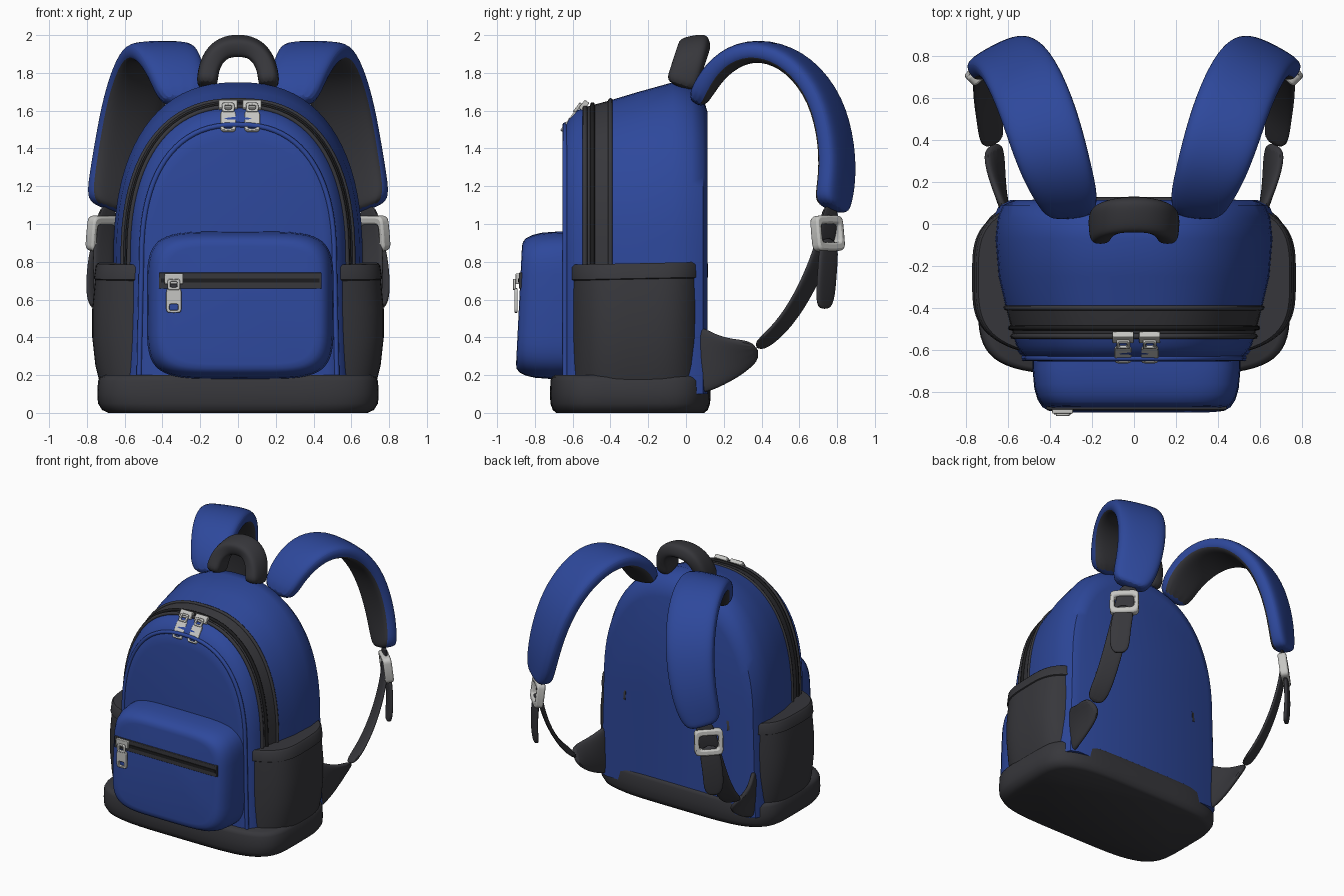
import bpy, bmesh, math
from mathutils import Vector, Matrix

cube = bpy.data.objects.get("Cube")
if cube:
    bpy.data.objects.remove(cube)


def material(name, r, g, b):
    m = bpy.data.materials.new(name)
    m.use_nodes = True
    m.diffuse_color = (r, g, b, 1)
    m.node_tree.nodes["Principled BSDF"].inputs["Base Color"].default_value = (r, g, b, 1)
    return m


BLUE = material("blue fabric", 0.027, 0.065, 0.33)
DARK = material("charcoal fabric", 0.038, 0.038, 0.044)
BLACK = material("black zipper", 0.012, 0.012, 0.013)
METAL = material("light metal", 0.56, 0.56, 0.54)


def finish(name, bm, mats, mirror=False, subsurf=0, bevel=0):
    bmesh.ops.recalc_face_normals(bm, faces=bm.faces)
    me = bpy.data.meshes.new(name)
    bm.to_mesh(me)
    bm.free()
    me.shade_smooth()
    me.set_sharp_from_angle(angle=0.7)
    ob = bpy.data.objects.new(name, me)
    bpy.context.collection.objects.link(ob)
    for m in mats:
        me.materials.append(m)
    if mirror:
        ob.modifiers.new("mirror", 'MIRROR').use_mirror_merge = False
    if bevel:
        mod = ob.modifiers.new("bevel", 'BEVEL')
        mod.width, mod.segments = bevel, 2
    if subsurf:
        mod = ob.modifiers.new("subsurf", 'SUBSURF')
        mod.levels = mod.render_levels = subsurf
    return ob


def loft(name, rings, mats, rule=lambda i, k: 0, **opts):
    """Skin a list of equal closed rings and cap both ends."""
    bm = bmesh.new()
    vs = [[bm.verts.new(p) for p in ring] for ring in rings]
    n = len(vs[0])
    for i in range(len(vs) - 1):
        for k in range(n):
            j = (k + 1) % n
            f = bm.faces.new((vs[i][k], vs[i][j], vs[i + 1][j], vs[i + 1][k]))
            f.material_index = rule(i, k)
    bm.faces.new(vs[0])
    bm.faces.new(vs[-1])
    return finish(name, bm, mats, **opts)


def spow(v, n):
    return math.copysign(abs(v) ** (2 / n), v)


def oval(w, h, n, count=48, start=0, end=math.tau):
    """Superellipse points, open at the end when it is a partial arc."""
    steps = count if end - start > 6.28 else count - 1
    ts = [start + (end - start) * i / steps for i in range(count)]
    return [(w * spow(math.cos(t), n), h * spow(math.sin(t), n)) for t in ts]


def arch(y, w, top, bottom=0.1, spring=0.8):
    pts = [(x, y, spring + z) for x, z in oval(w, top - spring, 2.4, 41, 0, math.pi)]
    return [(w * 1.03, y, bottom)] + pts + [(-w * 1.03, y, bottom)]


def tube(name, pts, radius, mat):
    cu = bpy.data.curves.new(name, 'CURVE')
    cu.dimensions = '3D'
    cu.bevel_depth, cu.bevel_resolution = radius, 2
    sp = cu.splines.new('POLY')
    sp.points.add(len(pts) - 1)
    for p, co in zip(sp.points, pts):
        p.co = (*co, 1)
    cu.materials.append(mat)
    bpy.context.collection.objects.link(bpy.data.objects.new(name, cu))


def ribbon(name, stations, thick, mats, **opts):
    """Padded strip: stations hold a point, a half width and a width direction."""
    pts = [Vector(s[0]) for s in stations]
    rings, count = [], 16
    for i, (p, hw, d) in enumerate(stations):
        t = (pts[min(i + 1, len(pts) - 1)] - pts[max(i - 1, 0)]).normalized()
        w = Vector(d)
        w = (w - w.dot(t) * t).normalized()
        n = w.cross(t)
        rings.append([pts[i] + w * a + n * b for a, b in oval(hw, thick, 3.2, count)])
    inner = lambda i, k: int(len(mats) > 1 and math.sin(math.tau * (k + 0.5) / count) < -0.3)
    return loft(name, rings, mats, inner, subsurf=2, **opts)


def add_frame(bm, w, h, hw, hh, shift, thick, mat4):
    """Flat plate in local xz with a rounded hole."""
    loops = []
    for y in (-thick / 2, thick / 2):
        for a, b, dz in ((w, h, 0), (hw, hh, shift)):
            loops.append([bm.verts.new(mat4 @ Vector((x, y, z + dz)))
                          for x, z in oval(a / 2, b / 2, 6, 24)])
    for a, b in ((0, 1), (1, 3), (3, 2), (2, 0)):
        for k in range(24):
            j = (k + 1) % 24
            bm.faces.new((loops[a][k], loops[a][j], loops[b][j], loops[b][k]))


def add_box(bm, centre, size, mat4=Matrix()):
    m = mat4 @ Matrix.Translation(centre) @ Matrix.Diagonal((*size, 1))
    bmesh.ops.create_cube(bm, size=1, matrix=m)


def box(name, centre, size, mat, bevel=0):
    bm = bmesh.new()
    add_box(bm, centre, size)
    finish(name, bm, [mat], bevel=bevel)


def zip_pull(name, loc, tilt):
    bm = bmesh.new()
    m = Matrix.Translation(loc) @ Matrix.Rotation(tilt, 4, 'X')
    add_frame(bm, 0.082, 0.13, 0.044, 0.032, -0.035, 0.018, m @ Matrix.Translation((0, 0, -0.04)))
    add_frame(bm, 0.065, 0.06, 0.035, 0.03, 0, 0.016, m @ Matrix.Translation((0, -0.008, 0.045)))
    add_box(bm, (0, 0.012, 0.075), (0.1, 0.03, 0.055), m)
    finish(name, bm, [METAL], bevel=0.004)


# Main body: arches from front to back, with the zipper band in charcoal
body = [(-0.655, 0.46, 1.44), (-0.645, 0.50, 1.51), (-0.62, 0.53, 1.56), (-0.58, 0.56, 1.60),
        (-0.53, 0.575, 1.62), (-0.40, 0.61, 1.655), (-0.25, 0.645, 1.70), (-0.07, 0.66, 1.75),
        (0.03, 0.65, 1.73), (0.09, 0.625, 1.67), (0.115, 0.57, 1.59)]
loft("main_body", [arch(*s) for s in body], [BLUE, DARK], lambda i, k: int(i == 4))
tube("panel_piping", arch(-0.64, 0.51, 1.525), 0.014, BLUE)
tube("band_front_piping", arch(-0.535, 0.577, 1.622), 0.013, DARK)
tube("band_back_piping", arch(-0.40, 0.61, 1.655), 0.012, DARK)
tube("main_zipper", arch(-0.495, 0.588, 1.633), 0.012, BLACK)

# Base
base = [(0, 0.92), (0.015, 0.965), (0.05, 0.995), (0.1, 1), (0.17, 0.995), (0.19, 0.98), (0.2, 0.95)]
loft("base", [[(x, y - 0.295, z) for x, y in oval(0.745 * s, 0.425 * s, 4.5, 64)]
              for z, s in base], [DARK])


# Side pockets and their hems
def pocket_ring(z, w, grow=0):
    return [(x, y - 0.255, z + 0.02 * y)
            for x, y in oval(w + grow, 0.38 + grow, 3.5, 40, -1.2, 1.2)]


side = [(0.17, 0.735), (0.25, 0.755), (0.4, 0.772), (0.55, 0.772), (0.7, 0.757), (0.78, 0.742)]
loft("side_pockets", [pocket_ring(*s) for s in side], [DARK], mirror=True)
hem = [(0.705, 0.75, 0), (0.712, 0.755, 0.008), (0.78, 0.745, 0.008), (0.792, 0.742, 0)]
loft("side_pocket_hems", [pocket_ring(*s) for s in hem], [DARK], mirror=True)

# Front pocket with a gently leaning face
front = [(-0.58, 1), (-0.70, 1), (-0.78, 0.985), (-0.83, 0.955), (-0.865, 0.91), (-0.88, 0.86), (-0.884, 0.8)]
loft("front_pocket", [[(x + 0.012, y + 0.05 * z, z + 0.57)
                       for x, z in oval(0.495 * s, 0.39 * s, 5, 56)] for y, s in front], [BLUE])
box("pocket_zipper_tape", (0.012, -0.874, 0.70), (0.86, 0.02, 0.085), DARK, 0.004)
box("pocket_zipper", (0.012, -0.885, 0.70), (0.84, 0.009, 0.022), BLACK)

# Zipper pulls
zip_pull("pocket_pull", (-0.34, -0.9, 0.635), 0)
zip_pull("main_pull_right", (-0.052, -0.595, 1.575), -0.65)
zip_pull("main_pull_left", (0.075, -0.595, 1.575), -0.65)

# Carry handle: half an ellipse that leans back
handle = []
for i in range(13):
    a = math.pi * i / 12
    rise = spow(math.sin(a), 2.4)
    handle.append(((-0.165 * spow(math.cos(a), 2.4), -0.03 + 0.075 * rise, 1.72 + 0.225 * rise),
                   0.085, (0, 1, 0.2)))
ribbon("carry_handle", handle, 0.056, [DARK])

# Shoulder straps, blue outside and charcoal inside
strap = [(0.29, 0.05, 1.63, 0.12), (0.32, 0.13, 1.79, 0.15), (0.37, 0.26, 1.90, 0.17),
         (0.42, 0.42, 1.925, 0.18), (0.48, 0.60, 1.85, 0.18), (0.55, 0.745, 1.66, 0.175),
         (0.605, 0.80, 1.42, 0.165), (0.645, 0.80, 1.24, 0.155), (0.675, 0.78, 1.13, 0.14),
         (0.69, 0.77, 1.075, 0.10)]
ribbon("shoulder_straps", [(s[:3], s[3], (1, -0.65 * i / 9, 0)) for i, s in enumerate(strap)],
       0.062, [BLUE, DARK], mirror=True)

# Webbing, loose tails and corner tabs
skew = (1, -0.9, 0)
web = [(0.68, 0.77, 1.1), (0.71, 0.75, 0.95), (0.715, 0.70, 0.8), (0.71, 0.62, 0.62),
       (0.69, 0.50, 0.44), (0.67, 0.37, 0.34)]
ribbon("lower_webbing", [(p, 0.068, skew) for p in web], 0.014, [DARK], mirror=True)
tail = [(0.715, 0.76, 0.93, 0.07), (0.745, 0.75, 0.78, 0.072), (0.75, 0.74, 0.64, 0.072),
        (0.745, 0.735, 0.58, 0.06), (0.742, 0.733, 0.55, 0.03)]
ribbon("loose_tails", [(s[:3], s[3], skew) for s in tail], 0.016, [DARK], mirror=True)
ribbon("corner_tabs", [((0.61, 0.05, 0.28), 0.19, (0, -0.1, 1)), ((0.63, 0.12, 0.275), 0.165, (0, -0.2, 1)),
                       ((0.655, 0.24, 0.285), 0.115, (0.2, -0.4, 0.8)),
                       ((0.675, 0.385, 0.335), 0.07, (0.6, -0.5, 0.5))], 0.024, [DARK], mirror=True)

# Buckles
bm = bmesh.new()
turn = Matrix.Translation((0.715, 0.75, 0.95)) @ Matrix.Rotation(-0.78, 4, 'Z') @ Matrix.Rotation(0.12, 4, 'X')
add_frame(bm, 0.2, 0.19, 0.135, 0.1, 0, 0.06, turn)
finish("buckles", bm, [METAL], mirror=True, bevel=0.012)
